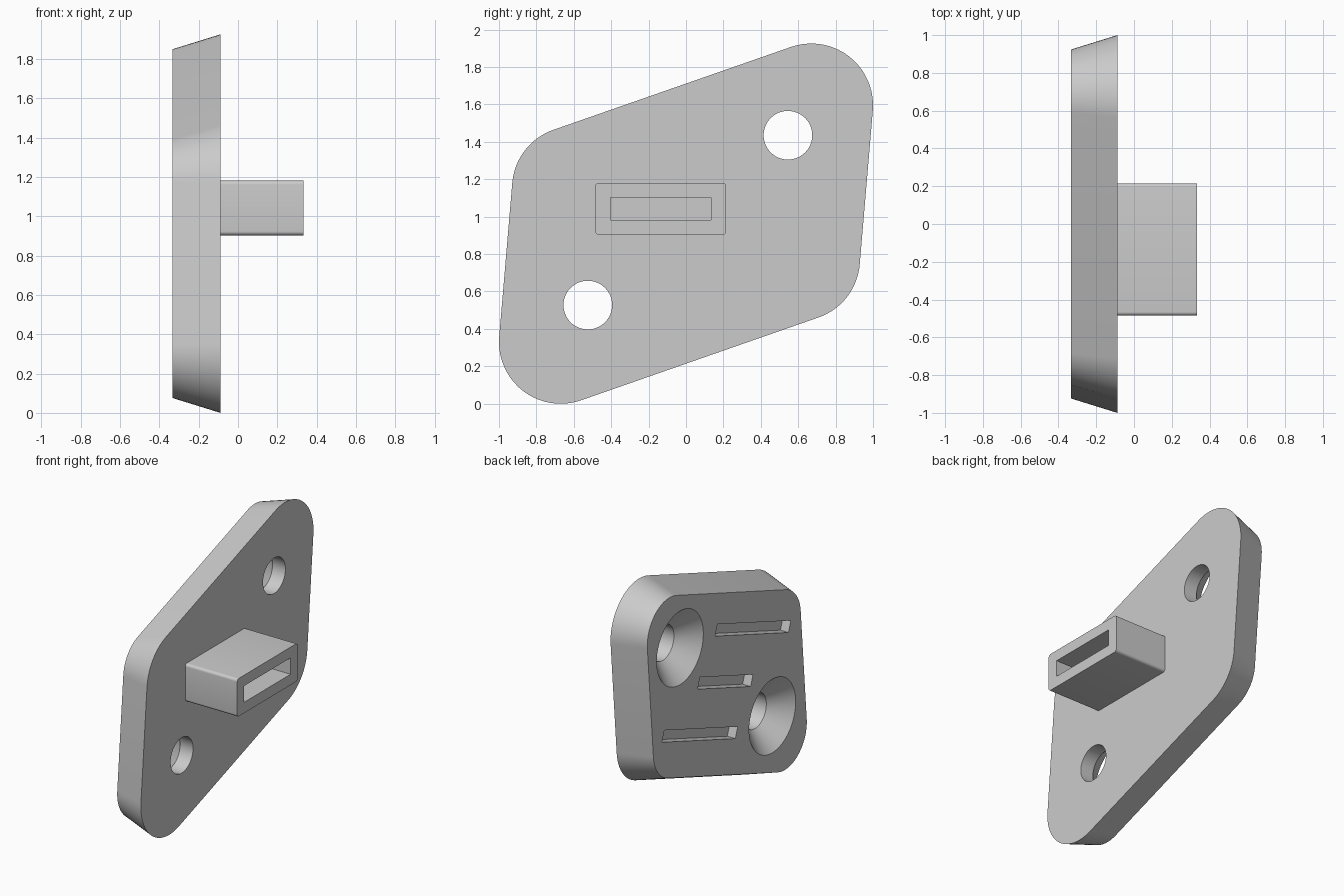
import bpy
import bmesh
from math import cos, sin, pi, radians, atan2
from mathutils import Vector

if "Cube" in bpy.data.objects:
    bpy.data.objects.remove(bpy.data.objects["Cube"], do_unlink=True)

BACK, FACE, TIP = -0.333, -0.088, 0.333
MID_Z = 0.9625
TILT = radians(19.3)

grey = bpy.data.materials.new("light grey")
grey.use_nodes = True
grey.diffuse_color = (0.6, 0.6, 0.6, 1)
grey.node_tree.nodes["Principled BSDF"].inputs["Base Color"].default_value = (0.6, 0.6, 0.6, 1)


def loft(name, sections):
    """Solid through matching (y, z) outlines, each placed at its own x."""
    bm = bmesh.new()
    rings = [[bm.verts.new((x, y, z)) for y, z in outline] for x, outline in sections]
    for a, b in zip(rings, rings[1:]):
        for i in range(len(a)):
            j = (i + 1) % len(a)
            bm.faces.new((a[i], a[j], b[j], b[i]))
    bm.faces.new(rings[0])
    bm.faces.new(rings[-1])
    bmesh.ops.recalc_face_normals(bm, faces=bm.faces)
    mesh = bpy.data.meshes.new(name)
    bm.to_mesh(mesh)
    bm.free()
    mesh.materials.append(grey)
    obj = bpy.data.objects.new(name, mesh)
    bpy.context.collection.objects.link(obj)
    return obj


def rounded(centres, radius, steps):
    """Counter-clockwise outline with an arc of the given radius at each centre."""
    points = []
    n = len(centres)
    for i, c in enumerate(centres):
        into = Vector(c) - Vector(centres[i - 1])
        out = Vector(centres[(i + 1) % n]) - Vector(c)
        start = atan2(into.y, into.x) - pi / 2
        turn = (atan2(out.y, out.x) - pi / 2 - start) % (2 * pi)
        for k in range(steps + 1):
            a = start + turn * k / steps
            points.append((c[0] + radius * cos(a), c[1] + radius * sin(a)))
    return points


def circle(y, z, radius, sides=64):
    return [(y + radius * cos(2 * pi * i / sides), z + radius * sin(2 * pi * i / sides))
            for i in range(sides)]


def rectangle(y, z, length, height, angle=0.0):
    half = [(-length / 2, -height / 2), (length / 2, -height / 2),
            (length / 2, height / 2), (-length / 2, height / 2)]
    return [(y + u * cos(angle) - v * sin(angle), z + u * sin(angle) + v * cos(angle))
            for u, v in half]


def cut(obj, cutters):
    bpy.context.view_layer.objects.active = obj
    for cutter in cutters:
        mod = obj.modifiers.new("cut", "BOOLEAN")
        mod.operation = "DIFFERENCE"
        mod.solver = "EXACT"
        mod.object = cutter
        bpy.ops.object.modifier_apply(modifier=mod.name)
        bpy.data.objects.remove(cutter, do_unlink=True)


# Slanted mounting plate, narrowing toward its back
corners = [(-0.67, MID_Z - 0.633), (0.6, MID_Z - 0.19),
           (0.67, MID_Z + 0.633), (-0.6, MID_Z + 0.19)]
plate = loft("mounting_plate", [(BACK, rounded(corners, 0.254, 20)),
                                (FACE, rounded(corners, 0.33, 20))])

# Countersunk screw holes, wide at the back
cutters = []
for y, z in ((0.545, 1.435), (-0.525, 0.527)):
    cutters.append(loft("screw_hole_cutter", [
        (BACK - 0.02, circle(y, z, 0.29)),
        (BACK + 0.14, circle(y, z, 0.13)),
        (FACE + 0.05, circle(y, z, 0.13))]))

# Three shallow slots in the back, parallel to the long edges
for y, z, length in ((-0.30, 1.255, 0.9), (0.02, 0.985, 0.65), (0.315, 0.712, 0.9)):
    outline = rectangle(y, z, length, 0.082, TILT)
    cutters.append(loft("slot_cutter", [(BACK - 0.05, outline), (BACK + 0.065, outline)]))
cut(plate, cutters)

# Hollow rectangular boss with softened long edges
by, bz = -0.135, 1.042
shape = rounded(rectangle(by, bz, 0.66, 0.238), 0.02, 6)
boss = loft("socket_boss", [(FACE - 0.01, shape), (TIP, shape)])
pocket = rectangle(by, bz, 0.537, 0.12)
cut(boss, [loft("pocket_cutter", [(FACE, pocket), (TIP + 0.05, pocket)])])

# Smooth curved walls, sharp edges elsewhere
for obj in (plate, boss):
    bpy.ops.object.select_all(action="DESELECT")
    obj.select_set(True)
    bpy.context.view_layer.objects.active = obj
    bpy.ops.object.shade_smooth_by_angle(angle=radians(25))
